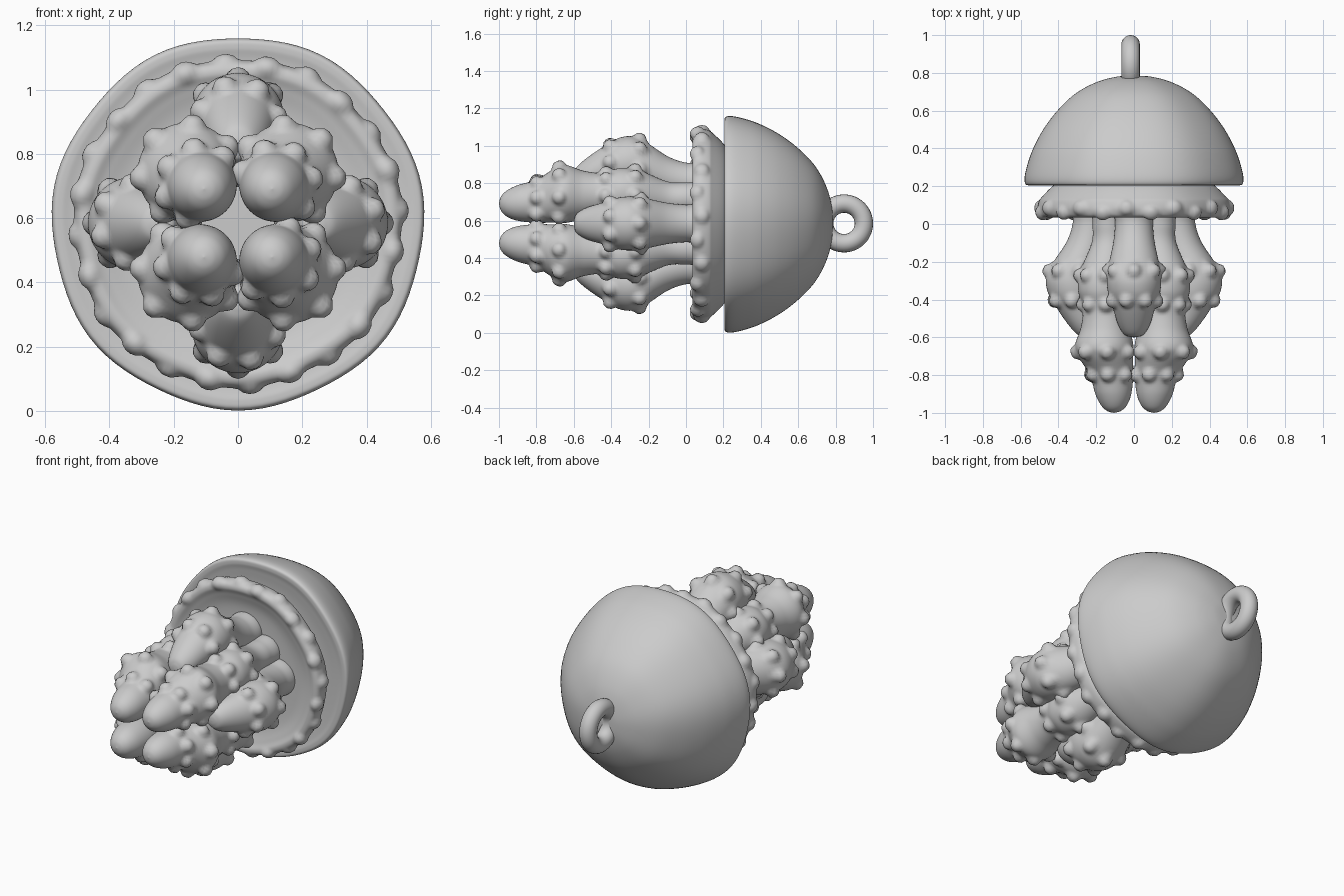
import bpy, bmesh
from math import sin, cos, pi, exp, radians
from mathutils import Vector

if "Cube" in bpy.data.objects:
    bpy.data.objects.remove(bpy.data.objects["Cube"])

CZ = 0.585      # height of the long axis (runs along y)


def spline(points, steps):
    """Catmull-Rom samples through tuples of any size."""
    p = [Vector(q) for q in points]
    p = [p[0]] + p + [p[-1]]
    out = []
    for i in range(1, len(p) - 2):
        m0, m1 = (p[i + 1] - p[i - 1]) / 2, (p[i + 2] - p[i]) / 2
        for s in range(steps):
            t = s / steps
            t2, t3 = t * t, t * t * t
            out.append((2*t3 - 3*t2 + 1) * p[i] + (t3 - 2*t2 + t) * m0
                       + (3*t2 - 2*t3) * p[i + 1] + (t3 - t2) * m1)
    return out + [p[-1]]


def body(name, profile, direction=0.0, bumps=(), sides=64, steps=8, lump=0.0):
    """Skin of rings along y: profile rows are (y, axis offset, radius).
    bumps are (y, axis offset, radius, angle, size, height)."""
    ux, uz = cos(direction), sin(direction)

    def place(y, c, r, a):
        return Vector((c * ux + r * cos(direction + a), y, CZ + c * uz + r * sin(direction + a)))

    bm = bmesh.new()
    rings = []
    for y, c, r in spline(profile, steps):
        ring = []
        for k in range(sides):
            a = 2 * pi * k / sides
            rr = max(r, 0) * (1 + lump * cos(7 * (a + pi / 2)))
            ring.append(bm.verts.new(place(y, c, rr, a)))
        rings.append(ring)
    for a, b in zip(rings, rings[1:]):
        for k in range(sides):
            n = (k + 1) % sides
            bm.faces.new((a[k], a[n], b[n], b[k]))
    bmesh.ops.remove_doubles(bm, verts=bm.verts, dist=1e-5)
    bmesh.ops.recalc_face_normals(bm, faces=bm.faces)
    bm.normal_update()
    # push the warts out of the skin
    marks = [(place(*b[:4]), b[4], b[5]) for b in bumps]
    moves = []
    for v in bm.verts:
        h = sum(ht * exp(-((v.co - m).length / s) ** 4) for m, s, ht in marks)
        moves.append((v, v.normal * h))
    for v, d in moves:
        v.co += d
    for f in bm.faces:
        f.smooth = True
    me = bpy.data.meshes.new(name)
    bm.to_mesh(me)
    bm.free()
    ob = bpy.data.objects.new(name, me)
    bpy.context.collection.objects.link(ob)
    return ob


# domed cap with a rounded lip
cap = [(0.22, 0), (0.22, 0.25), (0.22, 0.42), (0.212, 0.51), (0.205, 0.55), (0.212, 0.574),
       (0.25, 0.578), (0.32, 0.562), (0.40, 0.533), (0.50, 0.48), (0.60, 0.405),
       (0.69, 0.31), (0.75, 0.20), (0.78, 0.09), (0.785, 0)]
body("cap", [(y, 0, r) for y, r in cap], sides=96, lump=0.008)

# dished collar disc with warts around its rim
disc = [(0.075, 0), (0.075, 0.2), (0.07, 0.35), (0.05, 0.43), (0.035, 0.47), (0.045, 0.498),
        (0.08, 0.51), (0.12, 0.503), (0.145, 0.485), (0.20, 0.43), (0.225, 0.38), (0.23, 0.2), (0.23, 0)]
rim_warts = [(0.055 if k % 2 else 0.085, 0, 0.50, 2 * pi * (k + 0.3) / 24, 0.036, 0.02)
             for k in range(24)]
body("collar_disc", [(y, 0, r) for y, r in disc], bumps=rim_warts, sides=200, lump=0.008)

# hanging loop
bpy.ops.mesh.primitive_torus_add(location=(-0.018, 0.845, CZ), rotation=(0, pi / 2, 0),
                                 major_radius=0.106, minor_radius=0.049,
                                 major_segments=48, minor_segments=20)
bpy.context.object.name = "hanging_loop"
bpy.ops.object.shade_smooth()


def warts(rows):
    """Rows of warts on the outward half of a tentacle."""
    return [(y, c, r, radians(a + turn), 0.034, 0.03)
            for y, c, r, turn in rows for a in (-100, -50, 0, 50, 100)]


# short outer tentacles
short = [(0.1, .22, 0), (0.09, .22, .10), (0.0, .225, .10), (-0.1, .25, .11), (-0.25, .315, .14),
         (-0.35, .32, .14), (-0.45, .295, .11), (-0.53, .265, .085), (-0.58, .25, .056),
         (-0.596, .245, .028), (-0.6, .245, 0)]
short_warts = warts([(-0.245, .313, .14, 0), (-0.41, .308, .126, 20)])
for k, side in enumerate(("right", "top", "left", "bottom")):
    body("short_tentacle_" + side, short, k * pi / 2, short_warts)

# long inner tentacles on the diagonals
long = [(0.1, .19, 0), (0.09, .19, .085), (0.0, .19, .085), (-0.1, .19, .09), (-0.25, .225, .125),
        (-0.35, .235, .13), (-0.45, .22, .115), (-0.55, .215, .13), (-0.64, .223, .154),
        (-0.70, .213, .145), (-0.80, .168, .115), (-0.90, .155, .095), (-0.96, .15, .068),
        (-0.99, .15, .036), (-1.0, .15, 0)]
long_warts = warts([(-0.27, .228, .127, 0), (-0.43, .224, .118, 0),
                    (-0.68, .217, .15, 0), (-0.80, .168, .115, 15)])
for k, side in enumerate(("upper_right", "upper_left", "lower_left", "lower_right")):
    body("long_tentacle_" + side, long, (k + 0.5) * pi / 2, long_warts)
